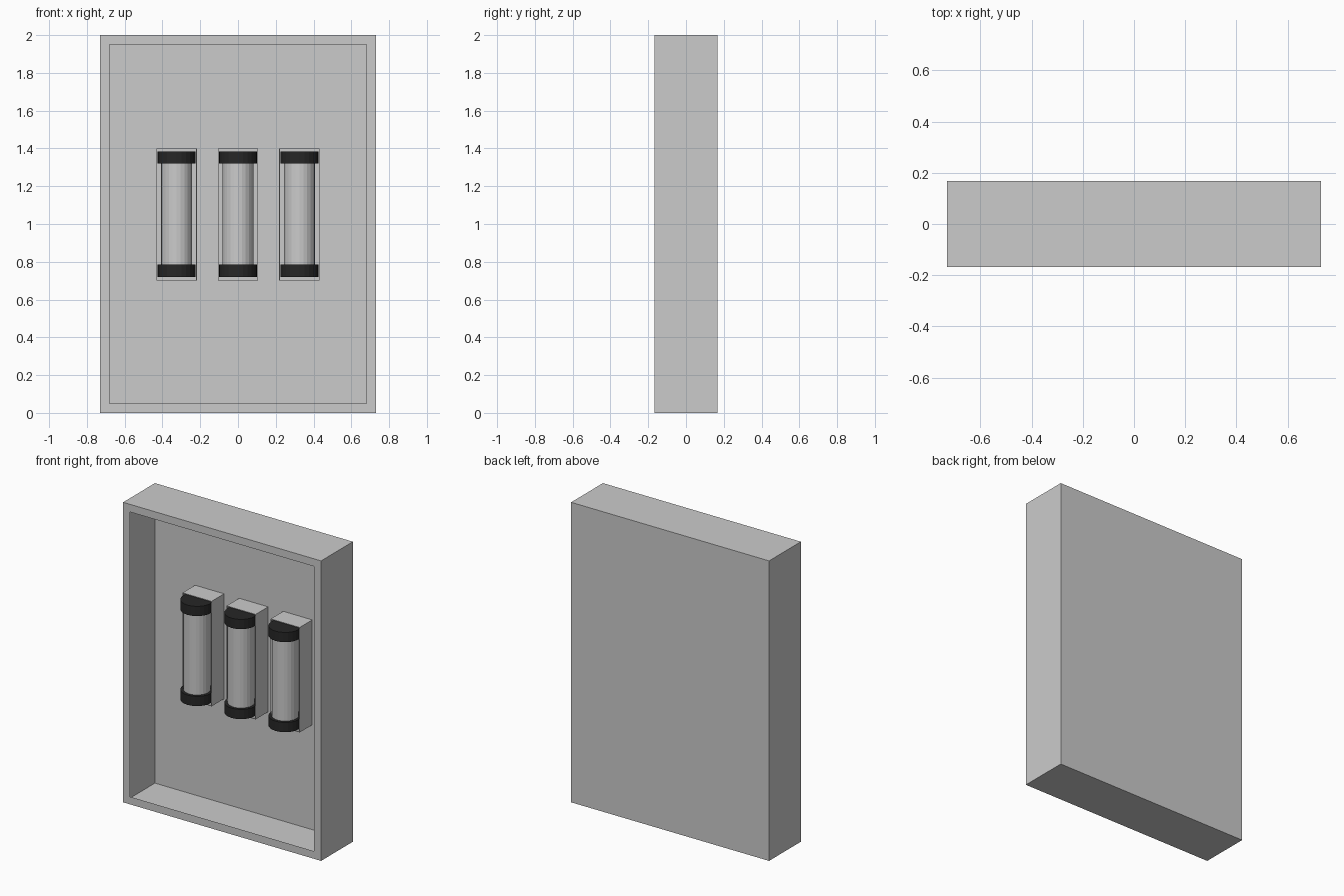
import bpy
import bmesh
from mathutils import Matrix, Vector

cube = bpy.data.objects.get("Cube")
if cube:
    bpy.data.objects.remove(cube, do_unlink=True)


def make_material(name, value):
    mat = bpy.data.materials.new(name)
    mat.use_nodes = True
    color = (value, value, value, 1)
    mat.diffuse_color = color
    mat.node_tree.nodes["Principled BSDF"].inputs["Base Color"].default_value = color
    return mat


def finish(bm, name, mat):
    mesh = bpy.data.meshes.new(name)
    bm.to_mesh(mesh)
    bm.free()
    mesh.materials.append(mat)
    obj = bpy.data.objects.new(name, mesh)
    bpy.context.collection.objects.link(obj)
    return obj


def open_box(name, center, size, rim, mat):
    """Hollow box whose front is a flat rim around an opening."""
    bm = bmesh.new()
    bmesh.ops.create_cube(bm, size=1, matrix=Matrix.Translation(center) @ Matrix.Diagonal((*size, 1)))
    front = min(bm.faces, key=lambda f: f.calc_center_median().y)
    bmesh.ops.inset_region(bm, faces=[front], thickness=rim)
    bmesh.ops.delete(bm, geom=[front], context='FACES')
    return finish(bm, name, mat)


def cylinder(name, x, y, bottom, top, radius, mat):
    bm = bmesh.new()
    bmesh.ops.create_cone(bm, cap_ends=True, segments=24, radius1=radius, radius2=radius,
                          depth=top - bottom,
                          matrix=Matrix.Translation((x, y, (bottom + top) / 2)))
    return finish(bm, name, mat)


grey = make_material("light grey", 0.6)
black = make_material("soft black", 0.02)

# Outer case
open_box("case", Vector((0, 0, 1)), (1.46, 0.335, 2), 0.072, grey)

# Three holders, each with a capped tube
front_y, back_y = 0.033, 0.165
for side, x in (("right", -0.325), ("middle", 0), ("left", 0.325)):
    open_box(side + "_holder", Vector((x, (front_y + back_y) / 2, 1.05)),
             (0.214, back_y - front_y, 0.70), 0.006, grey)
    cylinder(side + "_tube", x, front_y, 0.78, 1.325, 0.082, grey)
    cylinder(side + "_lower_cap", x, front_y, 0.72, 0.785, 0.101, black)
    cylinder(side + "_upper_cap", x, front_y, 1.32, 1.385, 0.101, black)
